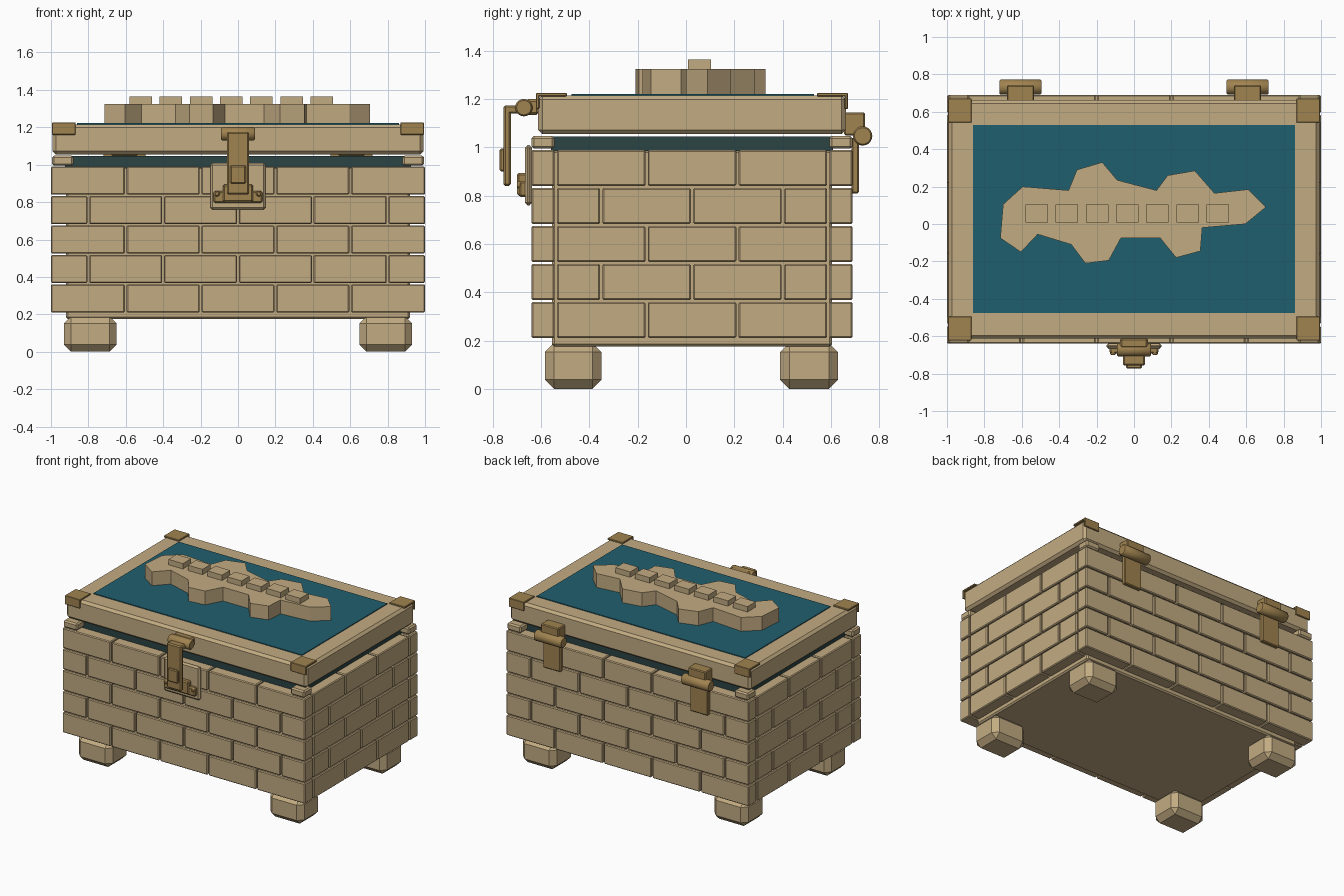
import bpy, bmesh, math
from mathutils import Matrix

old = bpy.data.objects.get("Cube")
if old:
    bpy.data.objects.remove(old, do_unlink=True)


def material(name, rgb):
    m = bpy.data.materials.new(name)
    m.use_nodes = True
    m.diffuse_color = (*rgb, 1)
    m.node_tree.nodes["Principled BSDF"].inputs["Base Color"].default_value = (*rgb, 1)
    return m


tan = material("tan stone", (0.54, 0.407, 0.223))
bronze = material("bronze", (0.352, 0.227, 0.08))
teal = material("teal", (0.0144, 0.114, 0.156))
dark_teal = material("dark teal", (0.024, 0.058, 0.056))


def finish(name, bm, mat, bevel=0):
    mesh = bpy.data.meshes.new(name)
    bm.to_mesh(mesh)
    bm.free()
    mesh.materials.append(mat)
    obj = bpy.data.objects.new(name, mesh)
    bpy.context.collection.objects.link(obj)
    if bevel:
        mod = obj.modifiers.new("chamfer", "BEVEL")
        mod.width, mod.segments = bevel, 1
        mod.limit_method = "ANGLE"
    return obj


def add_box(bm, x, y, z):
    centre = [(a + b) / 2 for a, b in (x, y, z)]
    size = [b - a for a, b in (x, y, z)]
    bmesh.ops.create_cube(bm, size=1, matrix=Matrix.Translation(centre) @ Matrix.Diagonal((*size, 1)))


def box(name, x, y, z, mat, bevel=0):
    bm = bmesh.new()
    add_box(bm, x, y, z)
    return finish(name, bm, mat, bevel)


def rod(name, x, y, z, radius, axis="X", length=0.2, mat=bronze):
    bm = bmesh.new()
    turn = Matrix.Rotation(math.pi / 2, 4, "Y" if axis == "X" else "X")
    bmesh.ops.create_cone(bm, cap_ends=True, segments=20, radius1=radius, radius2=radius,
                          depth=length, matrix=Matrix.Translation((x, y, z)) @ turn)
    for f in bm.faces:
        f.smooth = len(f.verts) == 4
    return finish(name, bm, mat, 0.006)


# Body core, base and dark rim under the lid
FRONT, BACK, THICK = -0.64, 0.69, 0.095
box("body_core", (-0.92, 0.92), (-0.555, 0.605), (0.175, 0.99), tan, 0.01)
box("dark_rim", (-0.925, 0.925), (-0.56, 0.61), (0.985, 1.046), dark_teal)


def spans(start, end, count, offset):
    """Brick intervals along one row, with half bricks at the ends if offset."""
    step = (end - start) / count
    cuts = [start + step * i for i in range(count + 1)]
    if offset:
        cuts = [start] + [c + step / 2 for c in cuts[:-1]] + [end]
    return list(zip(cuts, cuts[1:]))


# Brick walls
bm = bmesh.new()
gap = 0.005
for row in range(5):
    z = (0.21 + row * 0.1575, 0.36 + row * 0.1575)
    for a, b in spans(-1, 1, 5, row % 2):
        x = (max(a + gap, -1), min(b - gap, 1))
        if a == -1:
            x = (-1, x[1])
        if b == 1:
            x = (x[0], 1)
        add_box(bm, x, (FRONT, FRONT + THICK), z)
        add_box(bm, x, (BACK - THICK, BACK), z)
    for a, b in spans(-0.54, 0.59, 3, row % 2):
        for x in ((-1, -0.905), (0.905, 1)):
            add_box(bm, x, (a + gap, b - gap), z)
finish("brick_walls", bm, tan, 0.006)

# Feet and rim corner blocks
for side, sx in (("right", -1), ("left", 1)):
    for end, foot_y, block_y in (("front", (-0.585, -0.35), (FRONT, FRONT + THICK)),
                                 ("back", (0.39, 0.63), (BACK - THICK, BACK))):
        box(f"{end}_{side}_foot", sorted((0.65 * sx, 0.93 * sx)), foot_y, (0, 0.19), tan, 0.038)
        box(f"{end}_{side}_rim_block", sorted((0.88 * sx, 0.995 * sx)), block_y,
            (0.995, 1.048), tan, 0.01)

# Lid with its coloured panel
box("lid", (-0.992, 0.992), (-0.613, 0.662), (1.055, 1.216), tan, 0.018)
box("lid_panel", (-0.86, 0.86), (-0.475, 0.53), (1.2, 1.222), teal)

# Bent corner caps: a top plate and a plate down the front or back
for side, sx in (("right", -1), ("left", 1)):
    for end, sy, edge in (("front", -1, -0.622), ("back", 1, 0.671)):
        bm = bmesh.new()
        x = sorted((0.868 * sx, 0.994 * sx))
        add_box(bm, x, sorted((edge, edge - 0.128 * sy)), (1.212, 1.226))
        add_box(bm, x, sorted((edge, edge - 0.014 * sy)), (1.16, 1.226))
        finish(f"{end}_{side}_corner_cap", bm, bronze, 0.003)

# Raised wavy-edged slab on the lid
outline = [(-.715, -.075), (-.605, -.15), (-.515, -.055), (-.335, -.11), (-.26, -.21),
           (-.135, -.195), (-.07, -.075), (.14, -.075), (.225, -.18), (.355, -.145),
           (.365, -.02), (.595, 0), (.705, .09), (.61, .185), (.43, .165), (.325, .285),
           (.18, .26), (.12, .18), (-.09, .235), (-.17, .33), (-.305, .29), (-.35, .18),
           (-.595, .2), (-.7, .105)]
bm = bmesh.new()
base = bm.faces.new([bm.verts.new((x, y, 1.215)) for x, y in outline])
top = bmesh.ops.extrude_face_region(bm, geom=[base])["geom"]
bmesh.ops.translate(bm, vec=(0, 0, 0.11), verts=[v for v in top if isinstance(v, bmesh.types.BMVert)])
bmesh.ops.recalc_face_normals(bm, faces=bm.faces)
finish("raised_slab", bm, tan)

# Row of studs along the slab
bm = bmesh.new()
for i in range(7):
    x = -0.52 + i * 0.1613
    add_box(bm, (x - 0.06, x + 0.06), (0.008, 0.104), (1.32, 1.365))
finish("slab_studs", bm, tan)

# Front latch
box("latch_plate", (-0.148, 0.148), (-0.668, -0.638), (0.76, 1.01), tan, 0.012)
box("latch_bracket", (-0.13, 0.13), (-0.692, -0.66), (0.795, 0.86), bronze, 0.008)
box("latch_catch", (-0.08, 0.08), (-0.7, -0.66), (0.8, 0.895), bronze, 0.008)
for x in (-0.112, 0.112):
    rod("latch_rivet", x, -0.685, 0.845, 0.015, "Y", 0.03)
box("hasp", (-0.06, 0.06), (-0.756, -0.726), (0.84, 1.165), bronze, 0.008)
box("hasp_arm", (-0.06, 0.06), (-0.756, -0.67), (1.14, 1.175), bronze, 0.008)
box("hasp_tab", (-0.042, 0.042), (-0.772, -0.75), (0.9, 0.995), bronze, 0.006)
rod("latch_barrel", 0, -0.672, 1.165, 0.036, length=0.18)
box("latch_mount", (-0.075, 0.075), (-0.665, -0.61), (1.135, 1.2), bronze, 0.01)

# Back hinges
for side, x in (("right", -0.607), ("left", 0.607)):
    leaf = (x - 0.073, x + 0.073)
    rod(f"{side}_hinge_barrel", x, 0.732, 1.048, 0.04, length=0.225)
    box(f"{side}_hinge_upper_leaf", leaf, (0.655, 0.742), (1.05, 1.145), bronze, 0.006)
    box(f"{side}_hinge_lower_leaf", leaf, (0.685, 0.716), (0.81, 1.04), bronze, 0.006)
